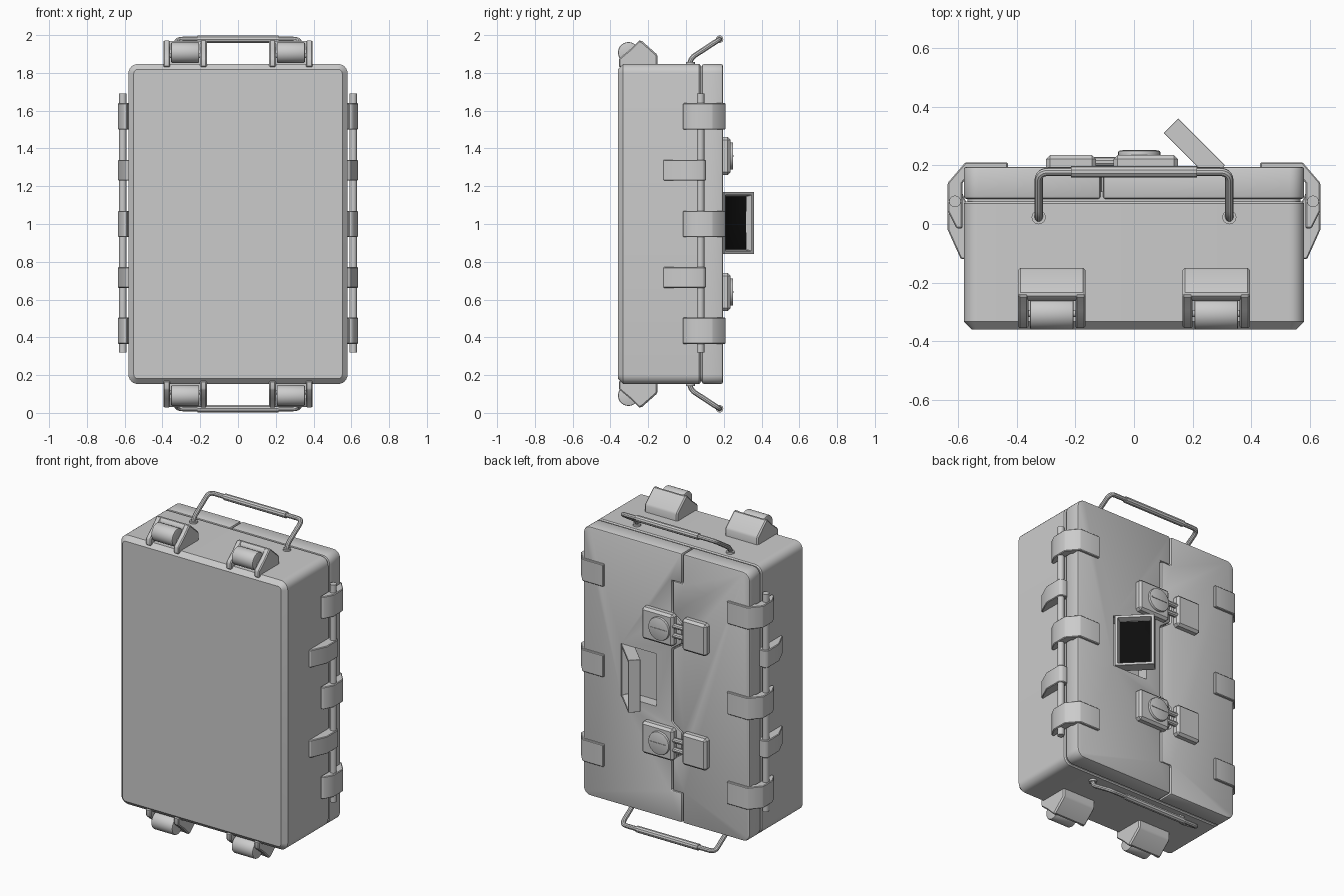
import bpy, bmesh, math
from mathutils import Vector

if "Cube" in bpy.data.objects:
    bpy.data.objects.remove(bpy.data.objects["Cube"])

# Materials
def make_mat(name, c):
    m = bpy.data.materials.new(name)
    m.diffuse_color = (c, c, c, 1)
    m.use_nodes = True
    m.node_tree.nodes["Principled BSDF"].inputs["Base Color"].default_value = m.diffuse_color
    return m

GREY = make_mat("grey shell", 0.6)
BLACK = make_mat("black panel", 0.004)


def finish(name, bm, bevel=0.0, segs=2):
    bmesh.ops.recalc_face_normals(bm, faces=bm.faces)
    me = bpy.data.meshes.new(name)
    bm.to_mesh(me)
    bm.free()
    me.materials.append(GREY)
    ob = bpy.data.objects.new(name, me)
    bpy.context.collection.objects.link(ob)
    if bevel:
        mod = ob.modifiers.new("bevel", 'BEVEL')
        mod.width, mod.segments = bevel, segs
        mod.limit_method, mod.angle_limit = 'ANGLE', math.radians(35)
    return ob


PLACE = {'x': lambda p, t: (t, p[0], p[1]),
         'y': lambda p, t: (p[0], t, p[1]),
         'z': lambda p, t: (p[0], p[1], t)}


def loft(name, rings, axis, bevel=0.0, segs=2):
    """Closed solid through rings given as (points, offset along axis)."""
    bm = bmesh.new()
    loops = [[bm.verts.new(PLACE[axis](p, t)) for p in pts] for pts, t in rings]
    n = len(loops[0])
    for a, b in zip(loops, loops[1:]):
        for i in range(n):
            bm.faces.new((a[i], a[(i + 1) % n], b[(i + 1) % n], b[i]))
    bm.faces.new(loops[0])
    bm.faces.new(loops[-1])
    return finish(name, bm, bevel, segs)


def prism(name, pts, axis, a, b, bevel=0.0, segs=2):
    return loft(name, [(pts, a), (pts, b)], axis, bevel, segs)


def box(name, x0, x1, y0, y1, z0, z1, bevel=0.0, segs=1):
    return prism(name, [(x0, y0), (x1, y0), (x1, y1), (x0, y1)], 'z', z0, z1, bevel, segs)


def circle(cx, cy, r, n=32):
    return [(cx + r * math.cos(2 * math.pi * i / n),
             cy + r * math.sin(2 * math.pi * i / n)) for i in range(n)]


def corner(sx, sz, inset=0.0, r=0.05):
    """Rounded corner of the case outline, counter-clockwise."""
    start = {(1, 1): 0, (-1, 1): 90, (-1, -1): 180, (1, -1): 270}[(sx, sz)]
    cx, cz, r = sx * (0.58 - r), 1 + sz * (0.847 - r), r - inset
    return [(cx + r * math.cos(math.radians(start + a)),
             cz + r * math.sin(math.radians(start + a))) for a in range(0, 91, 15)]


def outline(inset):
    return [p for s in ((1, 1), (-1, 1), (-1, -1), (1, -1)) for p in corner(*s, inset)]


def tube(name, pts, r, bend=0.0):
    """Round bar along a path with rounded inner corners."""
    pts = [Vector(p) for p in pts]
    path = [pts[0]]
    for a, b, c in zip(pts, pts[1:], pts[2:]):
        p0 = b + (a - b).normalized() * bend
        p1 = b + (c - b).normalized() * bend
        for i in range(7):
            t = i / 6
            path.append(p0 * (1 - t) ** 2 + b * 2 * t * (1 - t) + p1 * t * t)
    path.append(pts[-1])
    cu = bpy.data.curves.new(name, 'CURVE')
    cu.dimensions, cu.bevel_depth = '3D', r
    cu.bevel_resolution, cu.use_fill_caps = 3, True
    sp = cu.splines.new('POLY')
    sp.points.add(len(path) - 1)
    for q, p in zip(sp.points, path):
        q.co = (*p, 1)
    cu.materials.append(GREY)
    ob = bpy.data.objects.new(name, cu)
    bpy.context.collection.objects.link(ob)


# Case body with chamfered front rim, and the core behind the lid gaps
loft("case_body", [(outline(0.028), -0.36), (outline(0), -0.333),
                   (outline(0), 0.07), (outline(0.007), 0.077)], 'y')
prism("lid_core", outline(0.012), 'y', 0.06, 0.11)

# Two lid halves meeting along a stepped seam
upper = [(-0.04, 1.23), (-0.11, 1.28), (-0.11, 1.41), (-0.04, 1.46), (-0.04, 1.66), (-0.11, 1.66)]
seam = [(-0.11, 0.153)] + [(x, 2 - z) for x, z in reversed(upper)] + upper + [(-0.11, 1.847)]
G = 0.004
right = [(x + G, z) for x, z in seam] + corner(1, 1)[::-1] + corner(1, -1)[::-1]
left = [(x - G, z) for x, z in seam] + corner(-1, 1) + corner(-1, -1)
lid_right = prism("lid_right", right, 'y', 0.085, 0.195, 0.01)
prism("lid_left", left, 'y', 0.085, 0.195, 0.01)

# Pocket in the lid under the flap
cutter = box("pocket_cutter", 0.07, 0.315, 0.125, 0.3, 0.84, 1.17)
cutter.hide_render = True
cut = lid_right.modifiers.new("pocket", 'BOOLEAN')
cut.operation, cut.object, cut.solver = 'DIFFERENCE', cutter, 'EXACT'

# Open flap with a recessed black panel on its outer side
hinge, d, n = Vector((0.31, 0.2)), Vector((-0.707, 0.707)), Vector((-0.707, -0.707))
bm = bmesh.new()
sec = [hinge, hinge + d * 0.226, hinge + d * 0.226 + n * 0.07, hinge + n * 0.07]
lo, hi = ([bm.verts.new((p.x, p.y, z)) for p in sec] for z in (0.84, 1.17))
bm.faces.new(lo)
bm.faces.new(hi)
sides = [bm.faces.new((lo[i], lo[(i + 1) % 4], hi[(i + 1) % 4], hi[i])) for i in range(4)]
bmesh.ops.recalc_face_normals(bm, faces=bm.faces)
outer = sides[0]
bmesh.ops.inset_region(bm, faces=[outer], thickness=0.022)
bmesh.ops.inset_region(bm, faces=[outer], thickness=0.012, depth=-0.035)
bmesh.ops.inset_region(bm, faces=[outer], thickness=0.002)
outer.material_index = 1
flap = finish("flap", bm, 0.006, 1)
flap.data.materials.append(BLACK)

# Latches: base plate, dial, link bars and catch plate
for s in (1, -1):
    zc = 1 + s * 0.36
    box("latch_plate", -0.07, 0.15, 0.18, 0.235, zc - 0.1, zc + 0.1, 0.014)
    prism("latch_dial", circle(0.018, zc, 0.072), 'y', 0.22, 0.25, 0.006)
    box("latch_dial_slot", -0.04, 0.076, 0.249, 0.253, zc - 0.003, zc + 0.003)
    box("latch_catch", -0.30, -0.13, 0.18, 0.235, zc - 0.1, zc + 0.1, 0.014)
    for k in (-0.03, 0.03):
        tube("latch_link", [(-0.15, 0.212, zc + k), (-0.05, 0.212, zc + k)], 0.016)

# Side hinges: pin, lid leaves and body leaves
lid_leaf = [(0.43, 0.18), (0.43, 0.21), (0.575, 0.21), (0.635, 0.14),
            (0.635, 0.045), (0.605, -0.015), (0.585, -0.015), (0.585, 0.14), (0.55, 0.18)]
body_leaf = [(0.57, -0.12), (0.59, -0.12), (0.635, -0.02), (0.635, 0.09),
             (0.62, 0.105), (0.585, 0.105), (0.57, 0.07)]
for s in (1, -1):
    prism("hinge_pin", circle(s * 0.61, 0.077, 0.02, 16), 'z', 0.32, 1.69)
    for zc in (0.435, 1.0, 1.57):
        prism("hinge_lid_leaf", [(s * x, y) for x, y in lid_leaf], 'z', zc - 0.07, zc + 0.07, 0.004, 1)
    for zc in (0.717, 1.285):
        prism("hinge_body_leaf", [(s * x, y) for x, y in body_leaf], 'z', zc - 0.055, zc + 0.055, 0.004, 1)

# Top and bottom: carry handles and wheels in housings
cheek = [(-0.2, 1.83), (-0.2, 1.92), (-0.245, 1.975), (-0.295, 1.925),
         (-0.355, 1.875), (-0.355, 1.83)]
block = [(-0.15, 1.83), (-0.15, 1.895), (-0.24, 1.975), (-0.262, 1.955), (-0.262, 1.83)]
for s in (1, -1):
    def mz(z):
        return 1 + s * (z - 1)

    tube("handle_frame", [(x, y, mz(z)) for x, y, z in (
        (-0.325, 0.02, 1.84), (-0.325, 0.02, 1.875), (-0.325, 0.178, 1.978),
        (0.325, 0.178, 1.978), (0.325, 0.02, 1.875), (0.325, 0.02, 1.84))], 0.014, 0.035)
    tube("handle_grip", [(-0.215, 0.178, mz(1.978)), (0.215, 0.178, mz(1.978))], 0.02)
    for t in (1, -1):
        prism("handle_socket", circle(t * 0.325, 0.023, 0.024, 20), 'z', mz(1.84), mz(1.858))
        prism("wheel_block", [(y, mz(z)) for y, z in block], 'x', t * 0.165, t * 0.395, 0.008, 1)
        for a, b in ((0.165, 0.2), (0.36, 0.395)):
            prism("wheel_cheek", [(y, mz(z)) for y, z in cheek], 'x', t * a, t * b, 0.006, 1)
        prism("wheel", circle(-0.305, mz(1.908), 0.055), 'x', t * 0.206, t * 0.354, 0.006)
        prism("wheel_axle", circle(-0.305, mz(1.89), 0.012, 12), 'x', t * 0.18, t * 0.38)

# Bake modifiers, drop the cutter and smooth the round parts
for ob in bpy.data.objects:
    ob.select_set(ob != cutter)
bpy.context.view_layer.objects.active = lid_right
bpy.ops.object.convert(target='MESH')
bpy.data.objects.remove(cutter)
bpy.ops.object.shade_smooth_by_angle(angle=math.radians(32))
